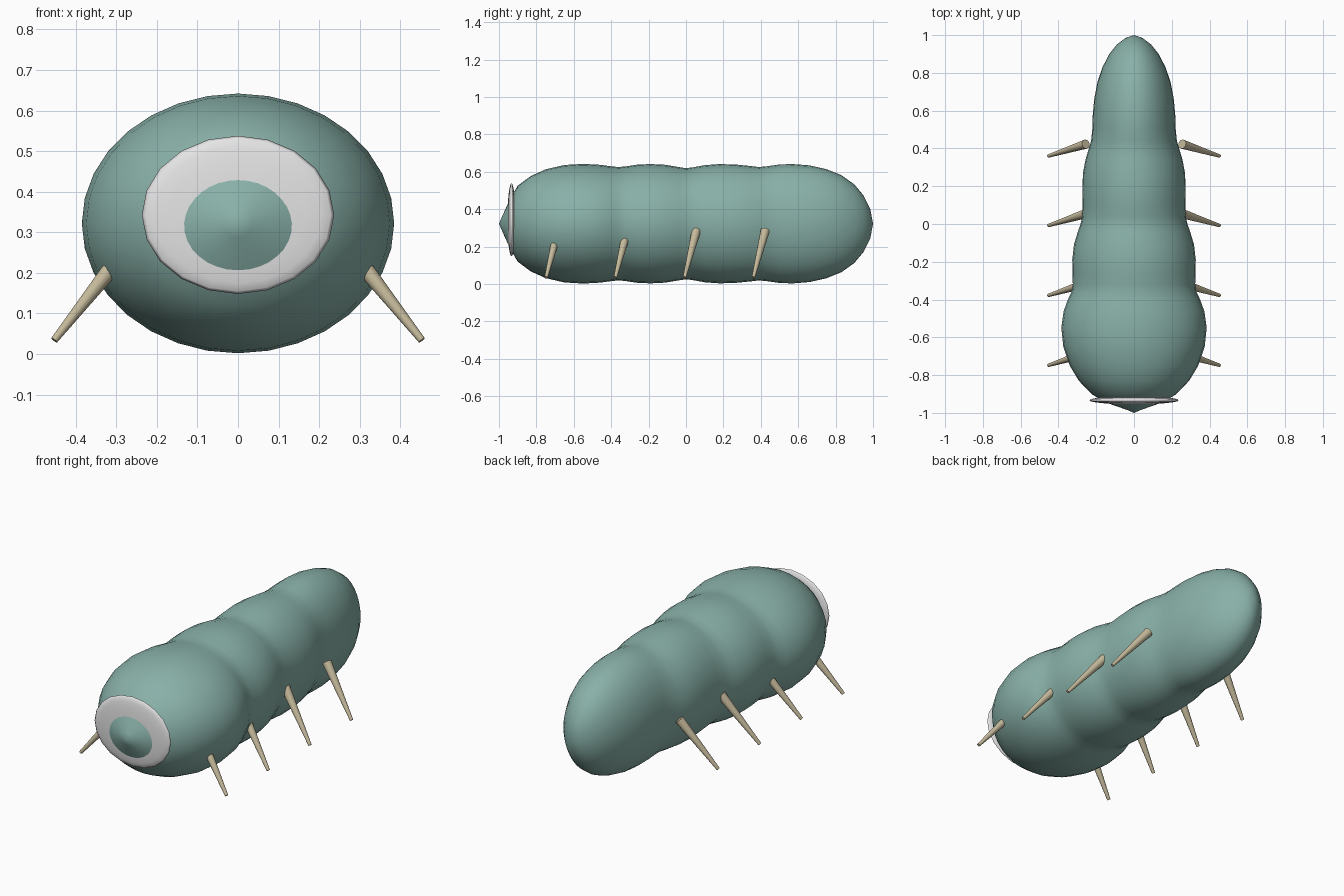
import bpy, bmesh, math
from mathutils import Vector

if "Cube" in bpy.data.objects:
    bpy.data.objects.remove(bpy.data.objects["Cube"])


def material(name, rgb):
    m = bpy.data.materials.new(name)
    m.diffuse_color = (*rgb, 1)
    m.use_nodes = True
    m.node_tree.nodes["Principled BSDF"].inputs["Base Color"].default_value = m.diffuse_color
    return m


TEAL = material("teal_skin", (0.25, 0.44, 0.395))
PALE = material("pale_grey", (0.78, 0.78, 0.78))
TAN = material("tan_claw", (0.56, 0.49, 0.33))


def finish(name, bm, mat, angle=50):
    bmesh.ops.recalc_face_normals(bm, faces=bm.faces)
    mesh = bpy.data.meshes.new(name)
    bm.to_mesh(mesh)
    bm.free()
    mesh.materials.append(mat)
    ob = bpy.data.objects.new(name, mesh)
    bpy.context.collection.objects.link(ob)
    bpy.ops.object.select_all(action='DESELECT')
    bpy.context.view_layer.objects.active = ob
    ob.select_set(True)
    bpy.ops.object.shade_smooth_by_angle(angle=math.radians(angle))
    return ob


# Segmented body: elliptical rings along y (y, half width, half height)
RINGS = [
    (-0.985, 0.035, 0.035), (-0.943, 0.155, 0.128), (-0.90, 0.225, 0.203),
    (-0.83, 0.292, 0.255), (-0.75, 0.340, 0.291), (-0.65, 0.374, 0.314),
    (-0.55, 0.385, 0.320), (-0.46, 0.372, 0.315), (-0.40, 0.350, 0.307),
    (-0.36, 0.331, 0.303), (-0.32, 0.324, 0.307), (-0.26, 0.326, 0.316),
    (-0.19, 0.327, 0.319), (-0.11, 0.318, 0.315), (-0.04, 0.297, 0.303),
    (0.00, 0.283, 0.297), (0.04, 0.274, 0.302), (0.10, 0.272, 0.313),
    (0.18, 0.274, 0.319), (0.27, 0.270, 0.316), (0.34, 0.257, 0.309),
    (0.39, 0.242, 0.303), (0.44, 0.227, 0.308), (0.50, 0.221, 0.317),
    (0.57, 0.219, 0.319), (0.66, 0.211, 0.312), (0.75, 0.194, 0.292),
    (0.83, 0.167, 0.260), (0.90, 0.131, 0.210), (0.95, 0.091, 0.150),
    (0.985, 0.045, 0.080),
]
SIDES, MID_Z = 32, 0.322
bm = bmesh.new()
loops = []
for y, rx, rz in RINGS:
    loops.append([bm.verts.new((rx * math.cos(a), y, MID_Z + rz * math.sin(a)))
                  for a in (2 * math.pi * i / SIDES for i in range(SIDES))])
for a, b in zip(loops, loops[1:]):
    for i in range(SIDES):
        j = (i + 1) % SIDES
        bm.faces.new((a[i], a[j], b[j], b[i]))
for loop, tip_y in ((loops[0], -1.0), (loops[-1], 1.0)):
    tip = bm.verts.new((0, tip_y, MID_Z))
    for i in range(SIDES):
        bm.faces.new((loop[i], loop[(i + 1) % SIDES], tip))
finish("body", bm, TEAL, 60)

# Mouth disc: flattened sphere around the snout
bm = bmesh.new()
bmesh.ops.create_uvsphere(bm, u_segments=20, v_segments=12, radius=1)
for v in bm.verts:
    x, y, z = v.co
    v.co = (0.237 * x, -0.933 + 0.022 * z, 0.343 + 0.195 * y)
finish("mouth_disc", bm, PALE, 180)

# Legs: parallel tapered spikes in four mirrored pairs
SPAN = Vector((0.198, -0.063, -0.25))
for n, foot_y in enumerate((-0.748, -0.378, -0.008, 0.36), 1):
    for side, label in ((1, "right"), (-1, "left")):
        foot = Vector((0.453 * side, foot_y, 0.034))
        axis = Vector((SPAN.x * side, SPAN.y, SPAN.z))
        bm = bmesh.new()
        bmesh.ops.create_cone(bm, cap_ends=True, segments=12, radius1=0.025,
                              radius2=0.009, depth=axis.length)
        turn = Vector((0, 0, 1)).rotation_difference(axis)
        for v in bm.verts:
            v.co = turn @ v.co + foot - axis / 2
        finish(f"leg_{label}_{n}", bm, TAN)
